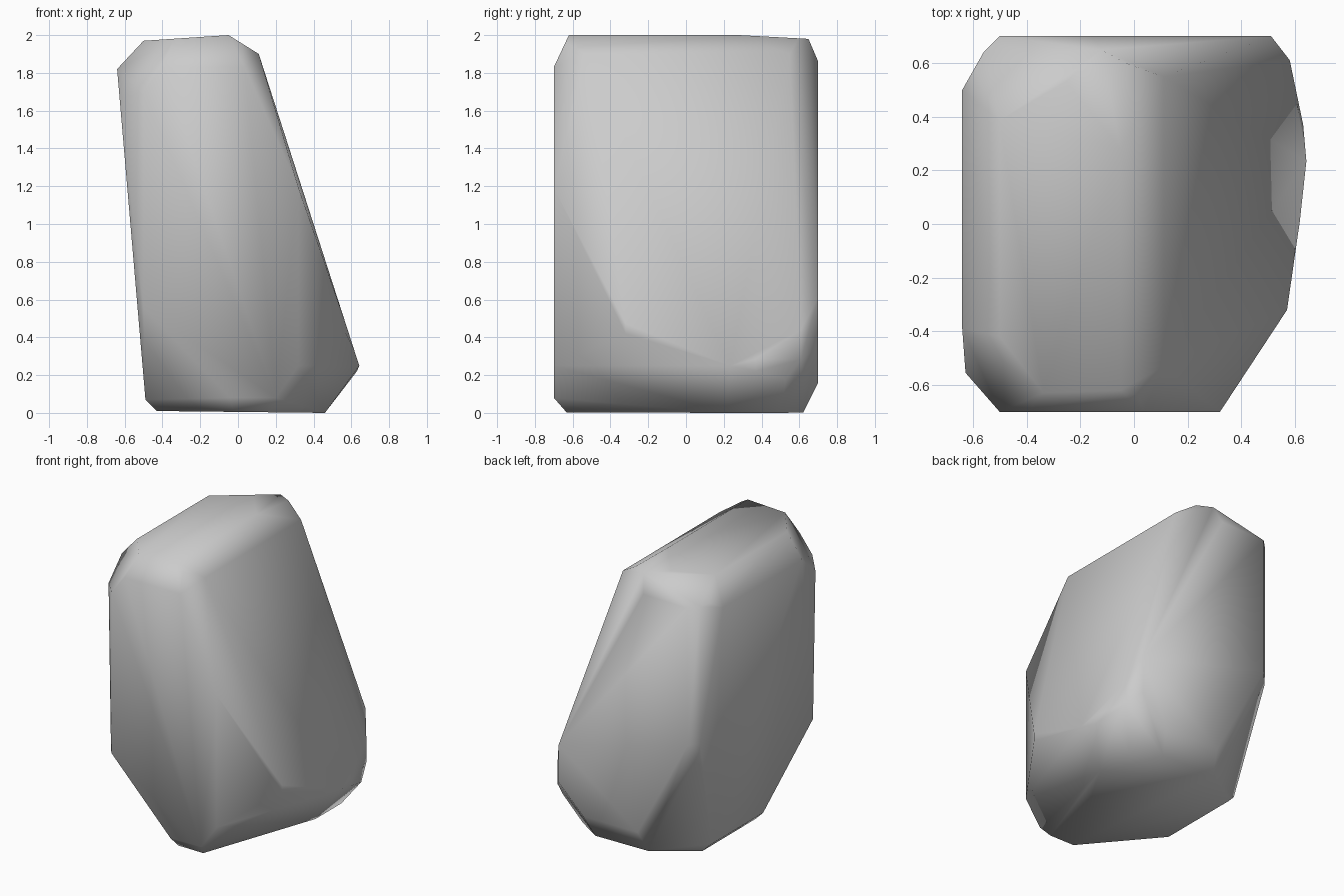
import bpy
import bmesh
from mathutils import Vector

default_cube = bpy.data.objects.get("Cube")
if default_cube:
    bpy.data.objects.remove(default_cube, do_unlink=True)

CORE = Vector((0, 0, 1))  # a point well inside the stone


def slice_off(bm, a, b, c):
    """Cut along the plane through three points, keep the core side, cap it."""
    a, b, c = Vector(a), Vector(b), Vector(c)
    normal = (b - a).cross(c - a).normalized()
    if normal.dot(CORE - a) > 0:
        normal.negate()
    geometry = bm.verts[:] + bm.edges[:] + bm.faces[:]
    bmesh.ops.bisect_plane(bm, geom=geometry, dist=1e-5, plane_co=a,
                           plane_no=normal, clear_outer=True)
    open_edges = [edge for edge in bm.edges if edge.is_boundary]
    if open_edges:
        bmesh.ops.holes_fill(bm, edges=open_edges, sides=0)


def carve_outline(bm, outline, place, along):
    """Cut the stone down to a convex outline extruded along one axis."""
    for start, end in zip(outline, outline[1:] + outline[:1]):
        first = Vector(place(*start))
        slice_off(bm, first, place(*end), first + Vector(along))


# Rough block
block = bmesh.new()
bmesh.ops.create_cube(block, size=4)

# Leaning front outline (x, z)
carve_outline(block, [(-.64, 1.82), (-.5, 1.97), (-.05, 2), (.11, 1.9),
                      (.645, .24), (.46, 0), (-.43, .01), (-.49, .07)],
              lambda x, z: (x, 0, z), (0, 1, 0))

# Boxy side outline (y, z)
carve_outline(block, [(-.7, .08), (-.63, 0), (.62, 0), (.7, .16),
                      (.7, 1.86), (.65, 1.98), (.28, 2), (-.62, 2), (-.7, 1.83)],
              lambda y, z: (0, y, z), (1, 0, 0))

# Rounded plan outline (x, y)
carve_outline(block, [(-.645, .49), (-.56, .64), (-.5, .7), (.51, .7), (.58, .61),
                      (.63, .37), (.645, .2), (.57, -.32), (.32, -.7),
                      (-.5, -.7), (-.64, -.54)],
              lambda x, y: (x, y, 0), (0, 0, 1))

# Chipped corners and worn edges
chips = {
    "front lower right": [(-.51, -.66, .53), (-.04, -.69, .07), (-.48, -.21, .1)],
    "front upper right": [(-.5, -.42, 1.97), (-.33, -.65, 1.97), (-.5, -.7, 1.7)],
    "back upper right": [(-.12, .65, 1.98), (-.48, .4, 1.97), (-.5, .68, 1.86)],
    "back lower left": [(.51, .7, .35), (.25, .69, .08), (.46, .5, 0)],
    "front lower left": [(.18, -.68, .04), (.47, .2, .02), (.57, -.32, .42)],
    "back lower right": [(-.47, .42, .05), (-.12, .65, .04), (-.5, .69, .85)],
    "back slope edge": [(.25, .7, 1.1), (-.15, .7, 1.85), (.15, .57, 1.75)],
    "front slope edge": [(.25, -.7, 1.35), (.05, -.7, 1.8), (.2, -.6, 1.6)],
}
for corner in chips.values():
    slice_off(block, *corner)

# Merge slivers, then wrap the remaining corners in one clean convex skin
bmesh.ops.remove_doubles(block, verts=block.verts[:], dist=.04)
stone_skin = bmesh.new()
for vert in block.verts:
    stone_skin.verts.new(vert.co)
block.free()
bmesh.ops.convex_hull(stone_skin, input=stone_skin.verts[:])
inner = [vert for vert in stone_skin.verts if not vert.link_faces]
bmesh.ops.delete(stone_skin, geom=inner, context='VERTS')
bmesh.ops.recalc_face_normals(stone_skin, faces=stone_skin.faces[:])
for face in stone_skin.faces:
    face.smooth = True

mesh = bpy.data.meshes.new("boulder")
stone_skin.to_mesh(mesh)
stone_skin.free()
boulder = bpy.data.objects.new("boulder", mesh)
bpy.context.collection.objects.link(boulder)

# Plain grey stone
stone = bpy.data.materials.new("grey stone")
stone.use_nodes = True
grey = (.6, .6, .6, 1)
stone.diffuse_color = grey
shader = stone.node_tree.nodes["Principled BSDF"]
shader.inputs["Base Color"].default_value = grey
mesh.materials.append(stone)
